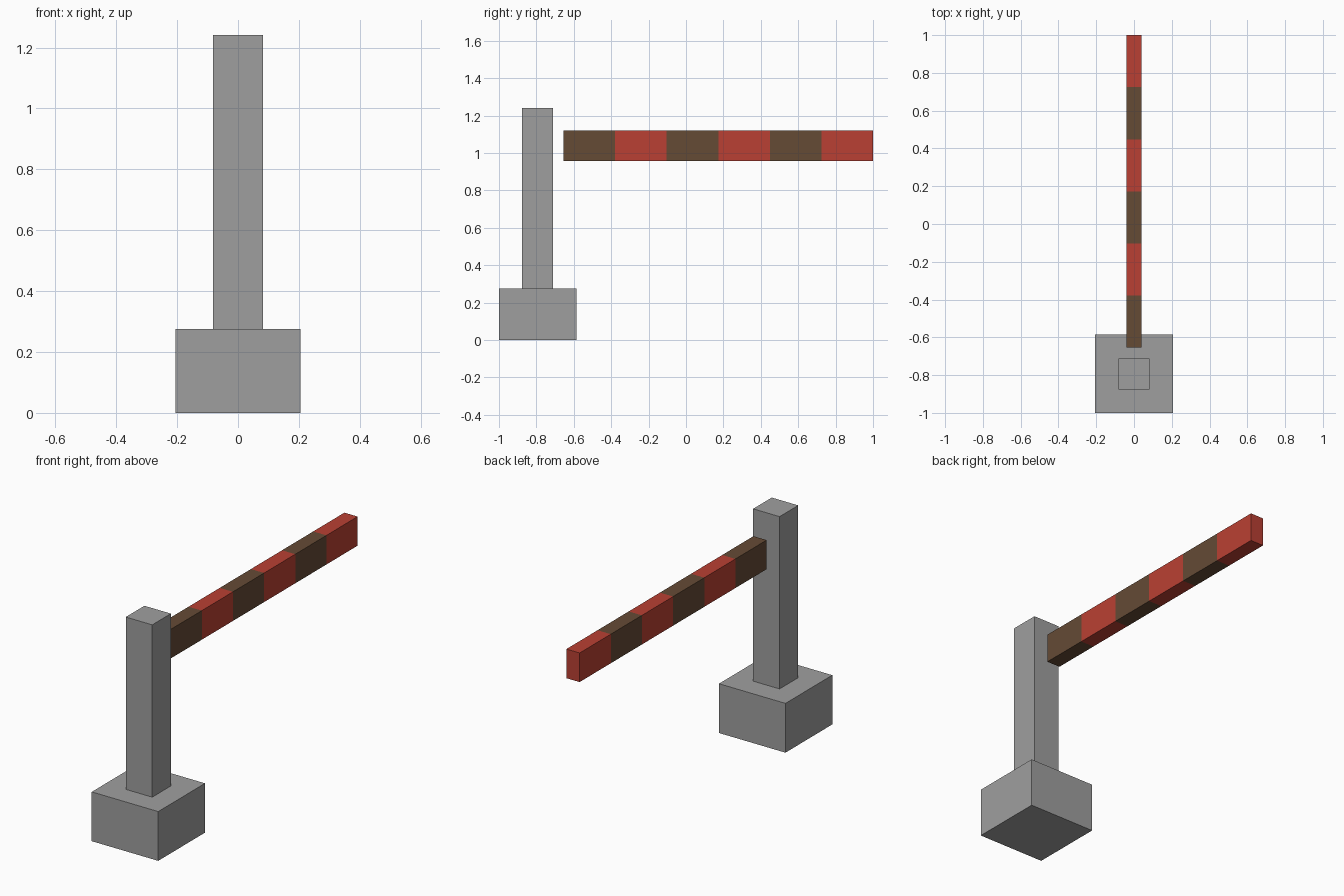
import bpy, bmesh
from mathutils import Vector

if "Cube" in bpy.data.objects:
    bpy.data.objects.remove(bpy.data.objects["Cube"])


def material(name, color):
    m = bpy.data.materials.new(name)
    m.diffuse_color = (*color, 1.0)
    m.use_nodes = True
    m.node_tree.nodes["Principled BSDF"].inputs["Base Color"].default_value = m.diffuse_color
    return m


grey = material("concrete_grey", (0.347, 0.347, 0.347))
red = material("stripe_red", (0.49, 0.051, 0.033))
brown = material("stripe_brown", (0.13, 0.069, 0.036))


def box(name, lo, hi, mats, y_segments=1):
    """Box between two corners, cut into equal bands along y; bands cycle through mats."""
    lo, hi = Vector(lo), Vector(hi)
    size = hi - lo
    bm = bmesh.new()
    bmesh.ops.create_cube(bm, size=1.0)
    for v in bm.verts:
        v.co = lo + Vector((v.co[i] + 0.5) * size[i] for i in range(3))
    step = size.y / y_segments
    for i in range(1, y_segments):
        bmesh.ops.bisect_plane(bm, geom=bm.verts[:] + bm.edges[:] + bm.faces[:],
                               plane_co=(0, lo.y + i * step, 0), plane_no=(0, 1, 0))
    for f in bm.faces:
        band = int((f.calc_center_median().y - lo.y) / step)
        f.material_index = min(band, y_segments - 1) % len(mats)
    bmesh.ops.recalc_face_normals(bm, faces=bm.faces[:])
    mesh = bpy.data.meshes.new(name)
    bm.to_mesh(mesh)
    bm.free()
    for m in mats:
        mesh.materials.append(m)
    obj = bpy.data.objects.new(name, mesh)
    bpy.context.collection.objects.link(obj)
    return obj


# Foundation block and upright post
box("base_block", (-0.206, -1.0, 0.0), (0.206, -0.586, 0.276), [grey])
box("post", (-0.082, -0.876, 0.276), (0.082, -0.711, 1.241), [grey])

# Striped barrier arm, six equal bands
box("barrier_arm", (-0.041, -0.655, 0.957), (0.041, 1.0, 1.12), [brown, red], 6)
